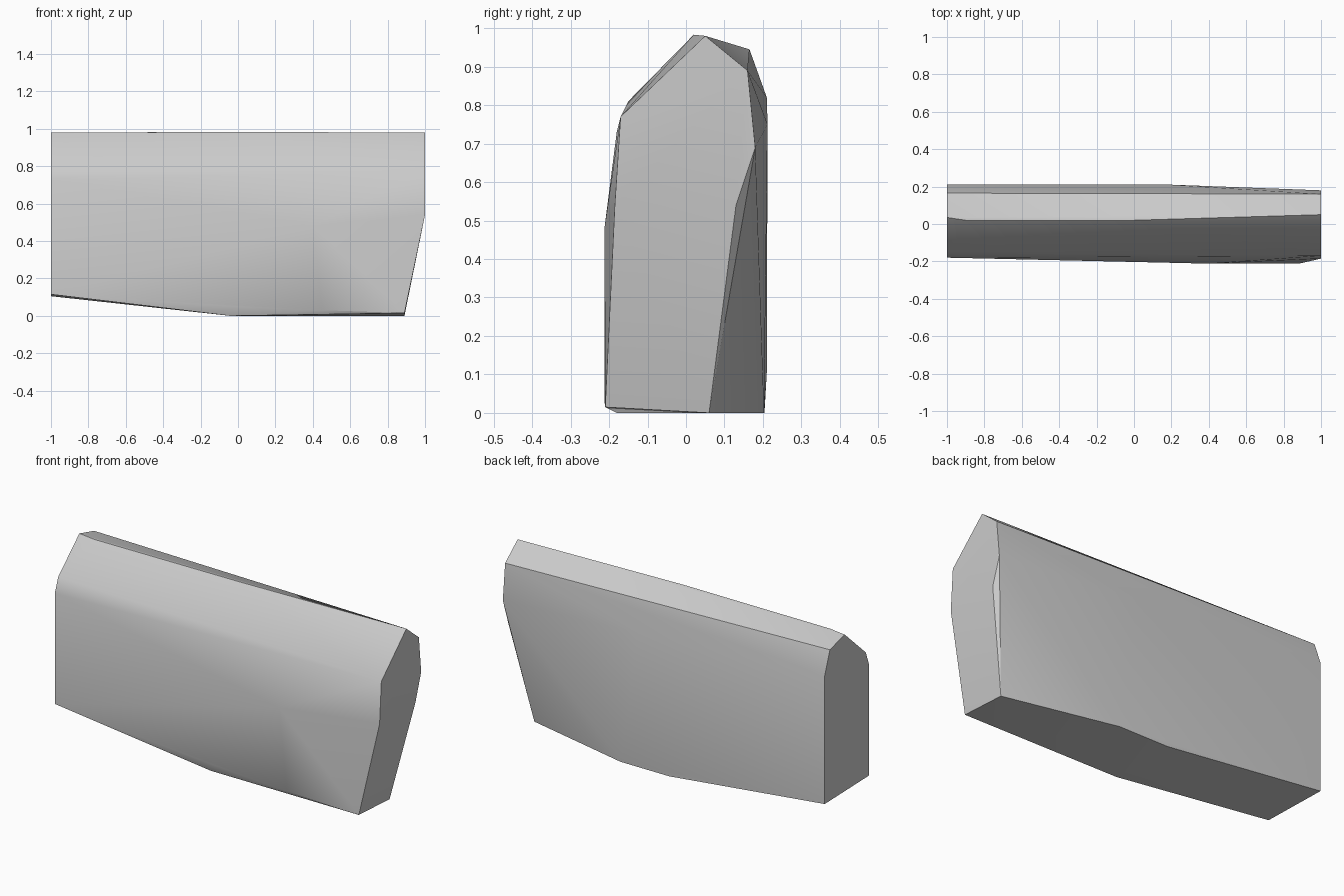
import bpy
import bmesh

# Remove the default object
default_cube = bpy.data.objects.get("Cube")
if default_cube:
    bpy.data.objects.remove(default_cube, do_unlink=True)


def make_material(name, color):
    """Plain flat material for viewport and render."""
    material = bpy.data.materials.new(name)
    material.use_nodes = True
    material.diffuse_color = color
    material.node_tree.nodes["Principled BSDF"].inputs["Base Color"].default_value = color
    return material


def section(x, outline):
    """Place a (y, z) outline at a given position along the length."""
    return [(x, y, z) for y, z in outline]


def hull_object(name, points, material):
    """Wrap the section corners in a tight faceted skin."""
    mesh = bpy.data.meshes.new(name)
    bm = bmesh.new()
    for point in points:
        bm.verts.new(point)
    result = bmesh.ops.convex_hull(bm, input=bm.verts[:])
    loose = {g for g in result["geom_interior"] + result["geom_unused"]
             if isinstance(g, bmesh.types.BMVert)}
    bmesh.ops.delete(bm, geom=list(loose), context="VERTS")
    bmesh.ops.recalc_face_normals(bm, faces=bm.faces[:])
    bm.to_mesh(mesh)
    bm.free()
    mesh.materials.append(material)
    obj = bpy.data.objects.new(name, mesh)
    bpy.context.collection.objects.link(obj)
    return obj


# Square end: blunt gable with chamfered shoulders
square_end = section(-1, [(.035, .98), (.165, .945), (.21, .82), (.21, .105),
                          (-.18, .115), (-.18, .73), (-.15, .81)])

# Slanted end: narrower gable, undercut towards the foot
slanted_end = section(1, [(.05, .98), (.16, .89), (.18, .69), (.13, .54),
                          (-.185, .54), (-.17, .77)])
slanted_foot = section(.89, [(.06, 0), (-.21, .015)])

# Ridge line and slightly swollen flanks between the ends
ridge = section(-.9, [(.02, .98)]) + section(0, [(.02, .983)])
back_flank = (section(.15, [(.212, .75)]) + section(.2, [(.207, .48)])
              + section(.26, [(.203, 0)]) + section(-.04, [(.204, 0)]))
front_flank = (section(.4, [(-.212, .48)]) + section(.45, [(-.212, .03)])
               + section(0, [(-.202, .05)]) + section(-.04, [(-.18, 0)]))

# Assemble the solid block
block = hull_object("tapered_block",
                    square_end + slanted_end + slanted_foot
                    + ridge + back_flank + front_flank,
                    make_material("light_grey", (.6, .6, .6, 1)))

# Smooth the gentle bends, keep the strong edges crisp
bpy.ops.object.select_all(action="DESELECT")
block.select_set(True)
bpy.context.view_layer.objects.active = block
bpy.ops.object.shade_smooth_by_angle(angle=.52)
